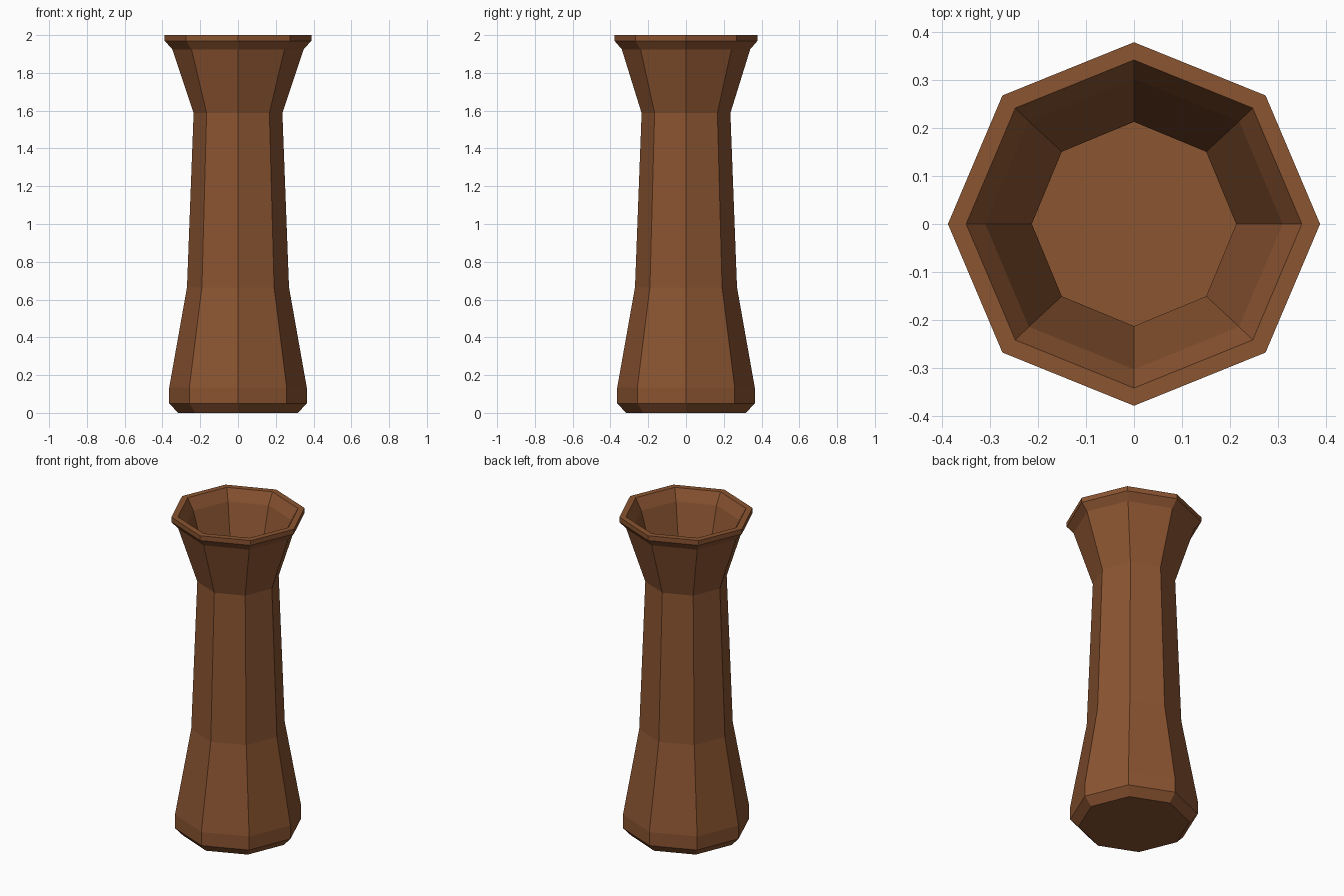
import bpy
import bmesh
from math import cos, sin, pi

SIDES = 8

cube = bpy.data.objects.get("Cube")
if cube:
    bpy.data.objects.remove(cube, do_unlink=True)

# Single brown clay colour
clay = bpy.data.materials.new("brown_clay")
clay.use_nodes = True
colour = (0.258, 0.089, 0.031, 1)
clay.diffuse_color = colour
shader = next(n for n in clay.node_tree.nodes if n.type == "BSDF_PRINCIPLED")
shader.inputs["Base Color"].default_value = colour
shader.inputs["Roughness"].default_value = 0.8

# Each ring: x radius, y radius, height
outer = [
    (0.317, 0.317, 0), (0.364, 0.364, 0.05), (0.364, 0.364, 0.135),
    (0.27, 0.27, 0.665), (0.235, 0.235, 1.587), (0.348, 0.34, 1.925),
    (0.388, 0.379, 1.97), (0.388, 0.379, 2),
]
inner = [
    (0.35, 0.342, 2), (0.31, 0.303, 1.93), (0.213, 0.213, 1.59),
    (0.245, 0.245, 0.665), (0.337, 0.337, 0.135), (0.3, 0.3, 0.03),
]


def lathe(name, profile):
    """Faceted closed body through a run of rings, capped at both ends."""
    bm = bmesh.new()
    rings = []
    for rx, ry, z in profile:
        angles = [2 * pi * i / SIDES for i in range(SIDES)]
        rings.append([bm.verts.new((rx * cos(a), ry * sin(a), z)) for a in angles])
    for low, high in zip(rings, rings[1:]):
        for i in range(SIDES):
            j = (i + 1) % SIDES
            bm.faces.new((low[i], low[j], high[j], high[i]))
    bm.faces.new(rings[0][::-1])
    bm.faces.new(rings[-1])
    bmesh.ops.recalc_face_normals(bm, faces=bm.faces)
    mesh = bpy.data.meshes.new(name)
    bm.to_mesh(mesh)
    bm.free()
    mesh.materials.append(clay)
    obj = bpy.data.objects.new(name, mesh)
    bpy.context.collection.objects.link(obj)
    return obj


# Hollow vase: outside wall, rim, inside wall and floor
lathe("vase", outer + inner)
